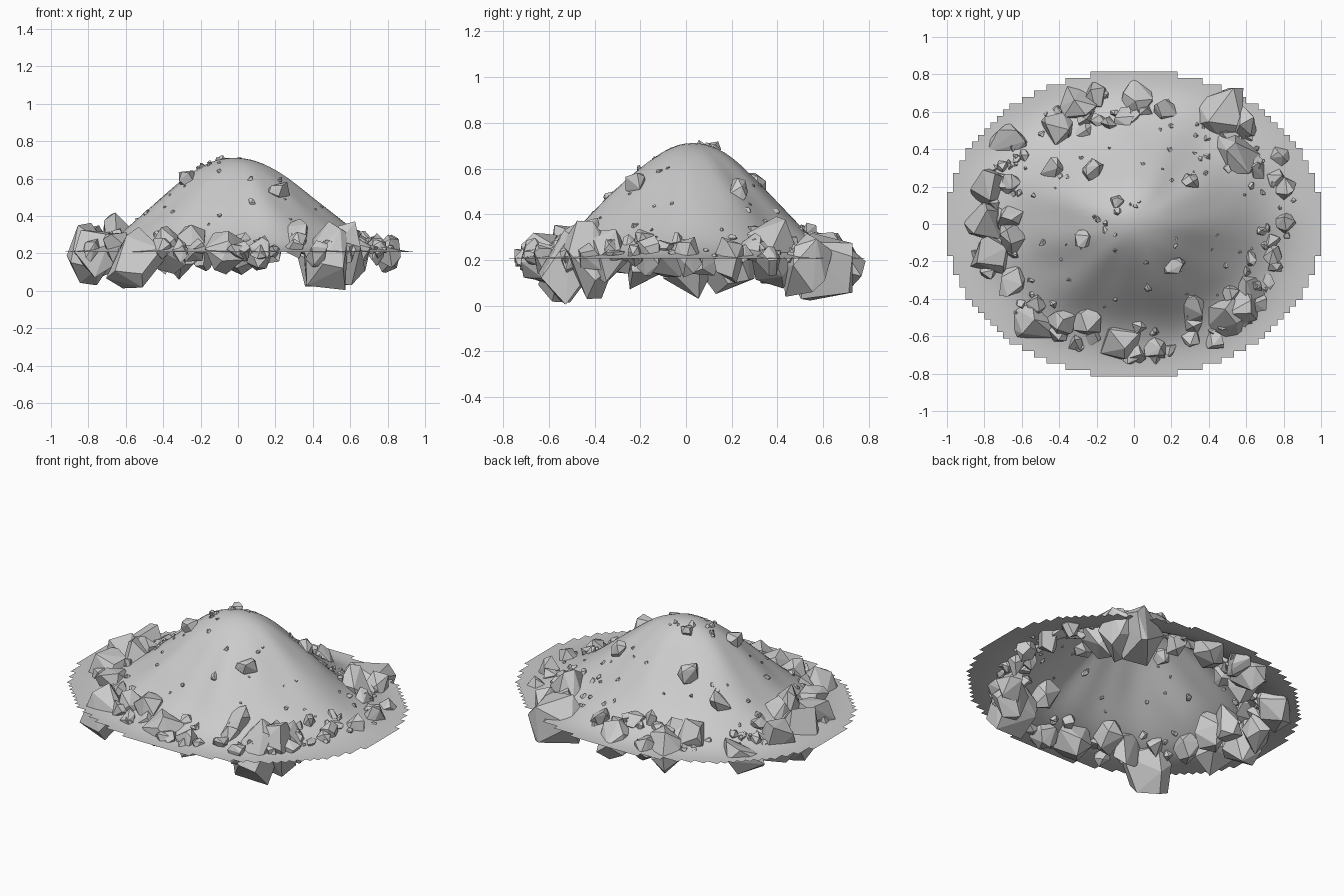
import bpy, bmesh, math, random
from mathutils import Vector, Euler, noise

if "Cube" in bpy.data.objects:
    bpy.data.objects.remove(bpy.data.objects["Cube"])

random.seed(23)
RY, BASE, PEAK = 0.815, 0.207, 0.505


def height(x, y):
    """Bell-shaped mound with faint ridges running down its sides."""
    r = math.hypot(x, y / RY)
    if r >= 1:
        return BASE
    # the summit leans slightly towards the back
    s = math.hypot(x + 0.02 * (1 - r), (y - 0.03 * (1 - r)) / RY)
    a = math.atan2(y, x)
    bell = (0.5 + 0.5 * math.cos(math.pi * min(s, 1))) ** 1.25
    ridge = 0.008 * math.sin(5 * a + 0.6) + 0.005 * math.sin(11 * a + 2)
    bump = 0.02 * noise.noise(Vector((x * 4, y * 4, 3)))
    return BASE + PEAK * bell + (ridge + bump) * math.sin(math.pi * r) ** 2


def make_object(name, bm):
    me = bpy.data.meshes.new(name)
    bm.to_mesh(me)
    bm.free()
    ob = bpy.data.objects.new(name, me)
    bpy.context.collection.objects.link(ob)
    return ob


# Dirt mound: open grid sheet trimmed to a stepped oval
bm = bmesh.new()
NX, NY = 60, 48
verts = [[bm.verts.new((-1 + 2 * i / NX, RY * (-1 + 2 * j / NY), 0))
          for i in range(NX + 1)] for j in range(NY + 1)]
for j in range(NY):
    for i in range(NX):
        u = abs(-1 + (2 * i + 1) / NX)
        v = abs(-1 + (2 * j + 1) / NY)
        if u ** 2.08 + v ** 2.08 < 1.0:
            bm.faces.new((verts[j][i], verts[j][i + 1], verts[j + 1][i + 1], verts[j + 1][i]))
bmesh.ops.delete(bm, geom=[v for v in bm.verts if not v.link_faces], context='VERTS')
for v in bm.verts:
    v.co.z = height(v.co.x, v.co.y)
for f in bm.faces:
    f.smooth = True
make_object("dirt_mound", bm)


def add_rock(bm, x, y, r, sink=0.0, floor=0.01, tall=1.0, points=12):
    """Angular stone: hull of jittered, evenly spread points on a turned ellipsoid."""
    size = Vector((random.uniform(1.0, 1.25), random.uniform(0.7, 1.0), random.uniform(0.75, 1.0))) * r
    rot = Euler([random.uniform(0, 6.28) for _ in range(3)]).to_matrix()
    cos = []
    for k in range(points):
        h = 1 - 2 * (k + 0.5) / points
        w, t = math.sqrt(1 - h * h), 2.39996 * k
        d = Vector((w * math.cos(t), w * math.sin(t), h))
        d = (d + 0.4 * Vector([random.uniform(-1, 1) for _ in range(3)])).normalized()
        p = rot @ Vector((d.x * size.x, d.y * size.y, d.z * size.z))
        p.z *= tall
        cos.append(p)
    # centre the stone on its own bounds
    mid = Vector([(min(c[i] for c in cos) + max(c[i] for c in cos)) / 2 for i in range(3)])
    z = height(x, y) - sink
    z = max(z, floor - min((c - mid).z for c in cos))
    new = [bm.verts.new(c - mid + Vector((x, y, z))) for c in cos]
    res = bmesh.ops.convex_hull(bm, input=new)
    junk = set(res["geom_interior"]) | set(res["geom_unused"])
    bmesh.ops.delete(bm, geom=[g for g in junk if isinstance(g, bmesh.types.BMVert)], context='VERTS')


# Large stones: x, y, visible radius
stones = [
    (-.31, .64, .09), (-.20, .68, .08), (.01, .68, .09), (.17, .60, .07), (.45, .58, .14),
    (.57, .53, .11), (.54, .38, .11), (-.41, .51, .10), (-.69, .43, .10), (-.43, .29, .07),
    (-.22, .28, .07), (-.77, .18, .11), (-.80, .02, .11), (-.66, .06, .09), (-.76, -.16, .12),
    (-.63, -.08, .11), (-.64, -.30, .08), (-.54, -.54, .125), (-.38, -.53, .10), (-.25, -.51, .08),
    (-.06, -.62, .11), (.11, -.65, .07), (.21, -.22, .07), (-.27, -.08, .055), (.30, .23, .06),
    (-.09, .12, .04), (.30, -.45, .085), (.47, -.52, .13), (.57, -.43, .11), (.62, -.33, .09),
    (.42, -.61, .06), (.80, .19, .07), (.78, .36, .05), (.74, -.16, .06), (.81, .01, .06)]
bm = bmesh.new()
for x, y, r in stones:
    edge = math.hypot(x, y / RY) > 0.6
    add_rock(bm, x, y, r * (1.2 if edge else 1.05), sink=0.35 * r if edge else 0,
             floor=0.0 if r > 0.12 else 0.03, tall=1.2 if edge else 1)
make_object("large_stones", bm)


def scatter(name, count, r0, r1, s0, s1):
    bm = bmesh.new()
    for _ in range(count):
        a, d = random.uniform(0, 2 * math.pi), random.uniform(r0, r1)
        s = s0 + (s1 - s0) * random.random() ** 2
        add_rock(bm, d * math.cos(a), RY * d * math.sin(a), s, sink=0.1 * s, points=9)
    make_object(name, bm)


# Rubble ring around the foot, and pebbles on the slope
scatter("rubble_ring", 140, 0.66, 0.87, 0.016, 0.07)
scatter("slope_pebbles", 50, 0.1, 0.66, 0.01, 0.028)
